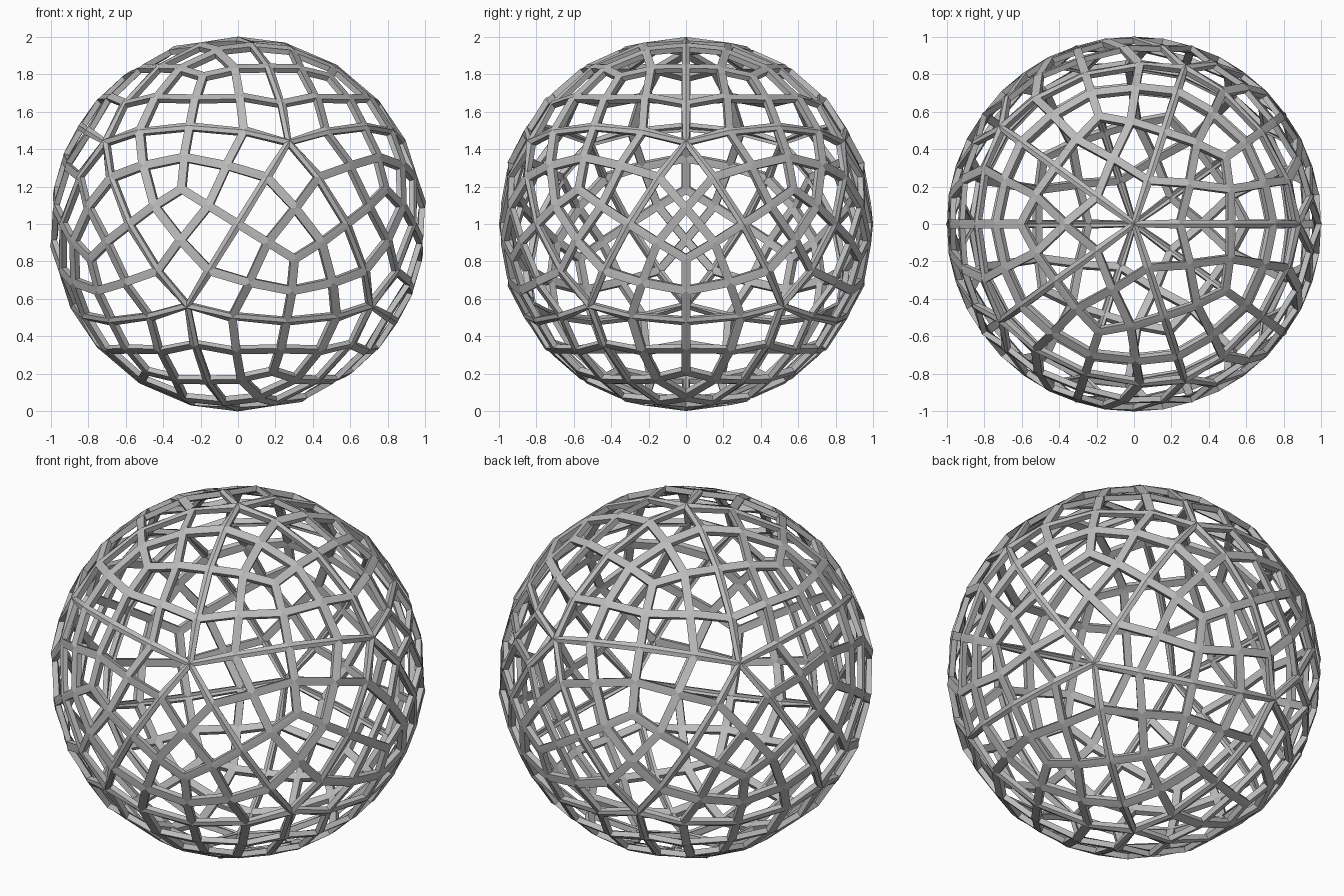
import bpy
import bmesh

STRUT_WIDTH = 0.046
STRUT_DEPTH = 0.03

cube = bpy.data.objects.get("Cube")
if cube:
    bpy.data.objects.remove(cube, do_unlink=True)

# Plain grey finish
grey = bpy.data.materials.new("plain grey")
grey.use_nodes = True
colour = (0.5, 0.5, 0.5, 1)
grey.diffuse_color = colour
grey.node_tree.nodes["Principled BSDF"].inputs["Base Color"].default_value = colour

# Icosahedron whose triangles are split into quads, twice
bpy.ops.mesh.primitive_ico_sphere_add(subdivisions=1, radius=1, location=(0, 0, 1))
lattice = bpy.context.object
lattice.name = "lattice_sphere"
lattice.data.materials.append(grey)
split = lattice.modifiers.new("quad split", "SUBSURF")
split.subdivision_type = "SIMPLE"
split.levels = split.render_levels = 2
bpy.ops.object.modifier_apply(modifier=split.name)

# Push the grid onto the sphere and open a window in every quad
bm = bmesh.new()
bm.from_mesh(lattice.data)
for v in bm.verts:
    v.co.normalize()
panes = bm.faces[:]
bmesh.ops.inset_individual(bm, faces=panes, thickness=STRUT_WIDTH / 2, use_even_offset=True)
bmesh.ops.delete(bm, geom=panes, context="FACES")
for f in bm.faces:
    f.smooth = False
bm.to_mesh(lattice.data)
bm.free()

# Give the struts depth towards the centre
depth = lattice.modifiers.new("strut depth", "SOLIDIFY")
depth.thickness = STRUT_DEPTH
depth.offset = -1
depth.use_even_offset = True
